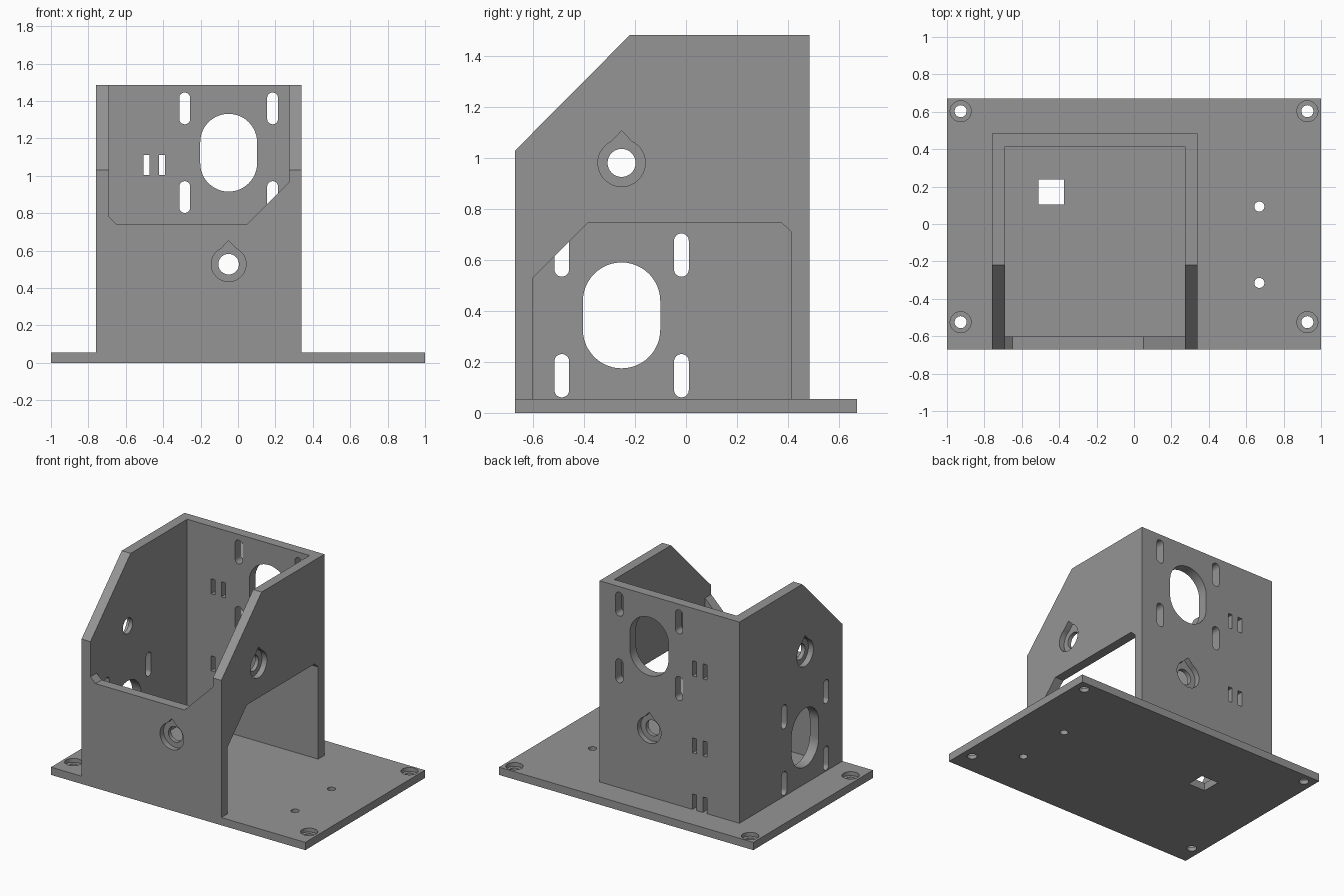
import bpy, bmesh, math

if "Cube" in bpy.data.objects:
    bpy.data.objects.remove(bpy.data.objects["Cube"])

grey = bpy.data.materials.new("plain grey")
grey.diffuse_color = (0.3, 0.3, 0.3, 1)
grey.use_nodes = True
grey.node_tree.nodes["Principled BSDF"].inputs["Base Color"].default_value = grey.diffuse_color

PLATE = 0.055                                  # base plate thickness
X0, X1, Y0, Y1, TOP = -0.76, 0.34, -0.672, 0.485, 1.485
T = 0.07                                       # wall thickness


def prism(name, pts, axis, a, b):
    """Extrude a 2D outline along an axis from a to b."""
    place = {'x': lambda p, d: (d, p[0], p[1]),
             'y': lambda p, d: (p[0], d, p[1]),
             'z': lambda p, d: (p[0], p[1], d)}[axis]
    bm = bmesh.new()
    low = [bm.verts.new(place(p, a)) for p in pts]
    high = [bm.verts.new(place(p, b)) for p in pts]
    bm.faces.new(low)
    bm.faces.new(high)
    for i in range(len(pts)):
        j = (i + 1) % len(pts)
        bm.faces.new((low[i], low[j], high[j], high[i]))
    bmesh.ops.recalc_face_normals(bm, faces=bm.faces)
    me = bpy.data.meshes.new(name)
    bm.to_mesh(me)
    bm.free()
    me.materials.append(grey)
    ob = bpy.data.objects.new(name, me)
    bpy.context.collection.objects.link(ob)
    return ob


def combine(target, tool, op='DIFFERENCE'):
    """Apply a boolean and discard the tool."""
    mod = target.modifiers.new("bool", 'BOOLEAN')
    mod.operation, mod.object, mod.solver = op, tool, 'EXACT'
    dg = bpy.context.evaluated_depsgraph_get()
    me = bpy.data.meshes.new_from_object(target.evaluated_get(dg))
    target.modifiers.clear()
    target.data = me
    bpy.data.objects.remove(tool)


def cut(target, pts, axis, a, b):
    combine(target, prism("cutter", pts, axis, a, b))


def rect(u0, u1, v0, v1):
    return [(u0, v0), (u1, v0), (u1, v1), (u0, v1)]


def circle(u, v, r, n=40):
    return [(u + r * math.cos(2 * math.pi * i / n),
             v + r * math.sin(2 * math.pi * i / n)) for i in range(n)]


def slot(u, v0, v1, r, n=16):
    """Upright slot with round ends."""
    arc = [math.pi * i / n for i in range(n + 1)]
    return ([(u + r * math.cos(t), v1 - r + r * math.sin(t)) for t in arc] +
            [(u - r * math.cos(t), v0 + r - r * math.sin(t)) for t in arc])


def teardrop(u, v, r, peak, n=40):
    """Circle with a small pointed notch on top."""
    a0, a1 = math.radians(116), math.radians(424)
    return [(u, v + peak)] + [(u + r * math.cos(a0 + (a1 - a0) * i / n),
                               v + r * math.sin(a0 + (a1 - a0) * i / n))
                              for i in range(n + 1)]


def motor_pattern(ob, u, v, axis, a, b):
    """Large oval opening with four fixing slots around it."""
    cut(ob, slot(u, v - 0.208, v + 0.208, 0.152, 24), axis, a, b)
    for du in (-0.235, 0.235):
        for dv in (-0.237, 0.237):
            cut(ob, slot(u + du, v + dv - 0.085, v + dv + 0.085, 0.029), axis, a, b)


# Walls: side outline extruded across, then hollowed
walls = prism("bracket", [(Y0, 0.03), (Y1, 0.03), (Y1, TOP), (-0.22, TOP), (Y0, 1.03)],
              'x', X0, X1)
cut(walls, rect(X0 + T, X1 - T + 0.003, Y0 + T, Y1 - T), 'z', -0.2, 2)

# Front wall upper opening
cut(walls, [(-0.69, 0.78), (-0.65, 0.742), (0.05, 0.742), (0.273, 0.965),
            (0.273, 2), (-0.69, 2)], 'y', -0.9, -0.5)

# Right wall lower opening
cut(walls, [(-0.602, -0.2), (0.415, -0.2), (0.415, 0.71), (0.375, 0.747),
            (-0.385, 0.747), (-0.602, 0.53)], 'x', 0.2, 0.6)

# Motor openings in the back and left walls
motor_pattern(walls, -0.05, 1.123, 'y', 0.3, 0.7)
motor_pattern(walls, -0.253, 0.383, 'x', -0.9, -0.6)

# Bearing holes through opposite walls, with notched outer recesses
D = 0.04
for u, v, axis, a, b in ((-0.05, 0.527, 'y', Y0, Y1), (-0.253, 0.982, 'x', X0, X1)):
    cut(walls, circle(u, v, 0.055), axis, a - 0.2, b + 0.2)
    cut(walls, teardrop(u, v, 0.093, 0.126), axis, a - 0.1, a + D)
    cut(walls, teardrop(u, v, 0.093, 0.126), axis, b - D, b + 0.1)

# Cable tie slot pairs in the back wall
for z0, z1 in ((1.005, 1.112), (0.457, 0.564), (-0.1, 0.165)):
    for x in (-0.488, -0.406):
        cut(walls, rect(x - 0.016, x + 0.016, z0, z1), 'y', 0.3, 0.7)

# Base plate with counterbored corner holes, small holes and cable window
plate = prism("base_plate", rect(-1, 1, Y0, 0.672), 'z', 0, PLATE)
for x in (-0.927, 0.927):
    for y in (-0.525, 0.603):
        cut(plate, circle(x, y, 0.032), 'z', -0.1, 0.2)
        cut(plate, circle(x, y, 0.056), 'z', 0.027, 0.2)
for y in (-0.315, 0.093):
    cut(plate, circle(0.67, y, 0.027), 'z', -0.1, 0.2)
cut(plate, rect(-0.51, -0.375, 0.103, 0.237), 'z', -0.1, 0.2)

# Fuse into one printed bracket
combine(walls, plate, 'UNION')
me = walls.data
for p in me.polygons:
    p.use_smooth = True
me.set_sharp_from_angle(angle=math.radians(30))
